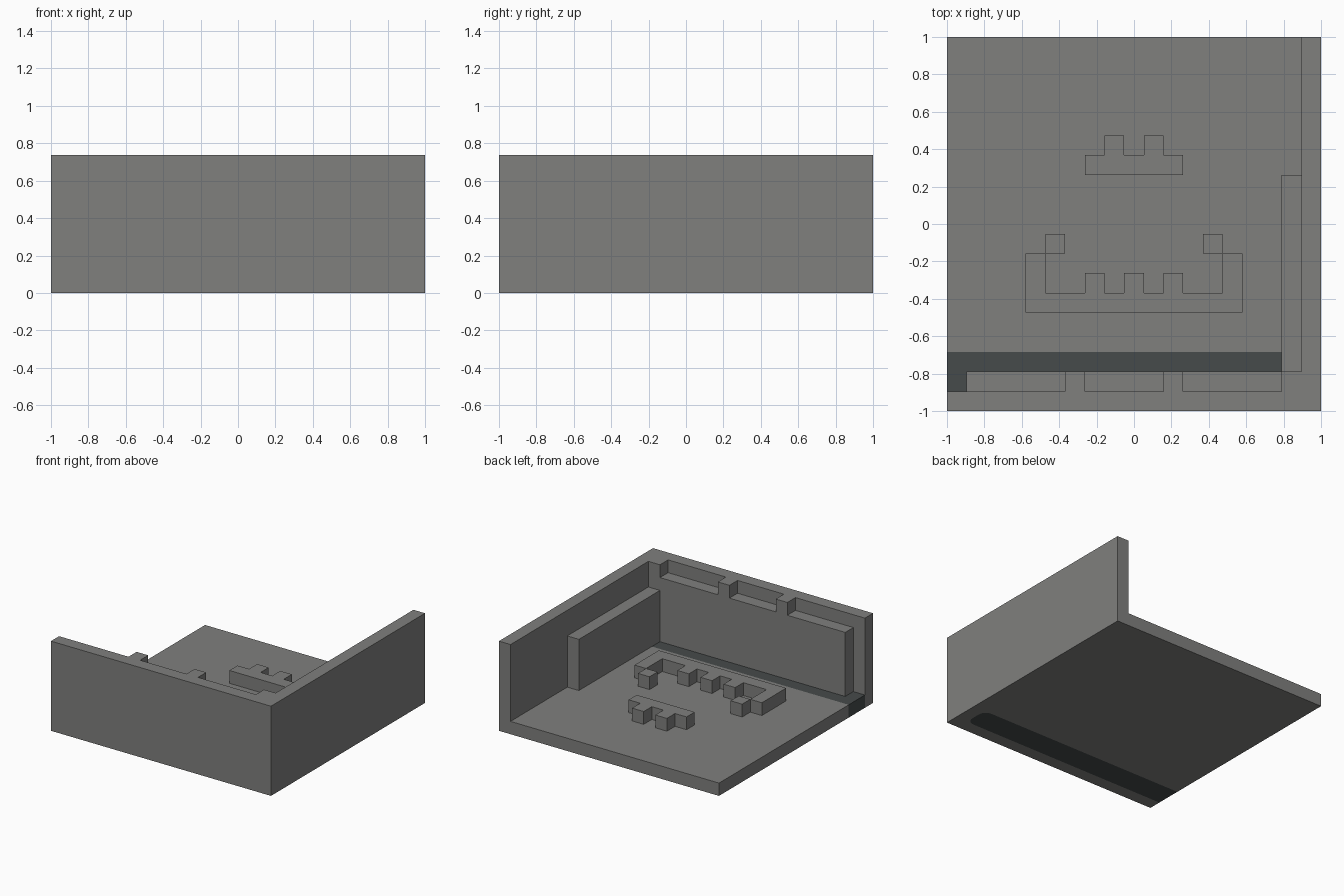
import bpy, bmesh, math

U = 2 / 19   # one block of the grid
R = 0.65     # corner radius of the strip, in blocks

cube = bpy.data.objects.get("Cube")
if cube:
    bpy.data.objects.remove(cube, do_unlink=True)


def material(name, color):
    m = bpy.data.materials.new(name)
    m.use_nodes = True
    m.diffuse_color = color
    bsdf = m.node_tree.nodes["Principled BSDF"]
    bsdf.inputs["Base Color"].default_value = color
    bsdf.inputs["Roughness"].default_value = 0.9
    return m


STONE = material("stone_grey", (0.215, 0.215, 0.208, 1))
SLATE = material("dark_slate", (0.061, 0.070, 0.070, 1))


def prism(name, outline, low, high, mat=STONE, upright=False):
    """Extrude an outline in blocks: a plan along z, or an upright x-z profile along y."""
    def place(a, b, c):
        x, y, z = (a, c, b) if upright else (a, b, c)
        return ((x - 9.5) * U, (y - 9.5) * U, z * U)
    bm = bmesh.new()
    face = bm.faces.new([bm.verts.new(place(a, b, low)) for a, b in outline])
    top = bmesh.ops.extrude_face_region(bm, geom=[face])["geom"]
    for v in [g for g in top if isinstance(g, bmesh.types.BMVert)]:
        v.co[1 if upright else 2] += (high - low) * U
    bmesh.ops.recalc_face_normals(bm, faces=bm.faces)
    mesh = bpy.data.meshes.new(name)
    bm.to_mesh(mesh)
    bm.free()
    mesh.materials.append(mat)
    obj = bpy.data.objects.new(name, mesh)
    bpy.context.collection.objects.link(obj)
    return obj


def rect(x0, x1, y0, y1):
    return [(x0, y0), (x1, y0), (x1, y1), (x0, y1)]


def arc(cx, cy, start, steps=5):
    angles = [math.radians(start + 90 * i / steps) for i in range(steps + 1)]
    return [(cx + R * math.cos(a), cy + R * math.sin(a)) for a in angles]


def toothed(x0, x1, base, edge, tip, teeth):
    """Bar outline with one-block teeth rising from its edge."""
    pts = [(x0, base), (x1, base), (x1, edge)]
    for t in sorted(teeth, reverse=True):
        pts += [(t + 1, edge), (t + 1, tip), (t, tip), (t, edge)]
    return pts + [(x0, edge)]


# Floor, corner wall and the dark strip set between them
front_arc = arc(18 - R, 1 + R, -90)
back_arc = arc(18 - R, 3 - R, 0)
prism("floor", [(0, 19), (0, 3)] + back_arc[::-1] + [(18, 19)], 0, 1)
prism("corner_wall", [(0, 0), (19, 0), (19, 19), (18, 19)]
      + front_arc[::-1] + [(0, 1)], 0, 7)
prism("dark_strip", [(0, 1)] + front_arc + back_arc + [(0, 3)], 0, 1, SLATE)

# Lining of the front wall, with posts reaching the wall top
lining = [(1, 1), (18, 1), (18, 7), (17, 7), (17, 6)]
for post in (11, 6):
    lining += [(post + 1, 6), (post + 1, 7), (post, 7), (post, 6)]
prism("front_lining", lining + [(1, 6)], 1, 2, upright=True)

# Lower lining of the side wall
prism("side_lining", rect(17, 18, 2, 12), 1, 5)

# Small toothed bar
prism("small_bar", toothed(7, 12, 12, 13, 14, (8, 10)), 1, 2)

# Large toothed bar with two arms
large = [(4, 5), (15, 5), (15, 8), (14, 8), (14, 6)]
for tooth in (11, 9, 7):
    large += [(tooth + 1, 6), (tooth + 1, 7), (tooth, 7), (tooth, 6)]
prism("large_bar", large + [(5, 6), (5, 8), (4, 8)], 1, 2)

# Loose block at the tip of each arm
for side, x in (("left", 13), ("right", 5)):
    prism(side + "_tip_block", rect(x, x + 1, 8, 9), 1, 2)
